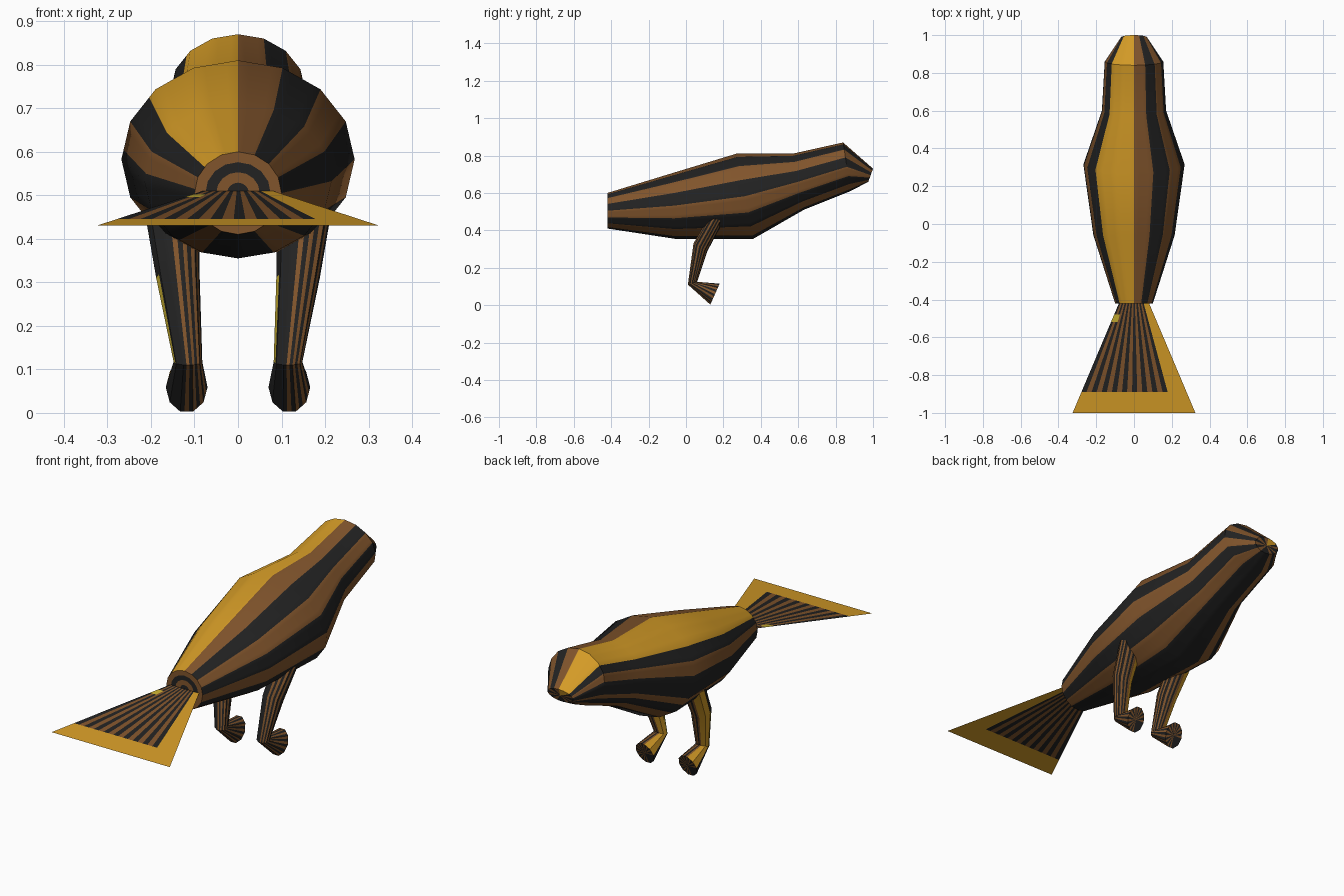
import bpy, bmesh, math
from mathutils import Vector

if "Cube" in bpy.data.objects:
    bpy.data.objects.remove(bpy.data.objects["Cube"])


def make_material(name, rgb):
    m = bpy.data.materials.new(name)
    m.diffuse_color = (*rgb, 1)
    m.use_nodes = True
    m.node_tree.nodes["Principled BSDF"].inputs["Base Color"].default_value = m.diffuse_color
    return m


ORANGE, BROWN, DARK, YELLOW = range(4)
MATERIALS = [
    make_material("golden_orange", (0.66, 0.33, 0.02)),
    make_material("warm_brown", (0.22, 0.09, 0.025)),
    make_material("charcoal", (0.016, 0.016, 0.016)),
    make_material("yellow", (0.58, 0.43, 0.03)),
]


def finish(name, bm, solid=True):
    if solid:
        bmesh.ops.recalc_face_normals(bm, faces=bm.faces)
    mesh = bpy.data.meshes.new(name)
    bm.to_mesh(mesh)
    bm.free()
    for m in MATERIALS:
        mesh.materials.append(m)
    ob = bpy.data.objects.new(name, mesh)
    bpy.context.collection.objects.link(ob)
    bpy.context.view_layer.objects.active = ob
    ob.select_set(True)
    if solid:
        bpy.ops.object.shade_smooth_by_angle(angle=math.radians(30))
    ob.select_set(False)
    return ob


def loft(name, rings, sides, sub, offset, colour):
    """Rings are (a, b, centre_x, half_width) with a, b as opposite (y, z) points.
    Each flat side is split into sub strips so stripes can be coloured."""
    bm = bmesh.new()
    loops = []
    step = 360 / sides
    stretch = 1 / math.cos(math.radians(offset))
    for a, b, cx, hw in rings:
        mid = Vector((cx, (a[0] + b[0]) / 2, (a[1] + b[1]) / 2))
        half = Vector((0, a[0] - b[0], a[1] - b[1])) * 0.5 * stretch
        corners = []
        for i in range(sides):
            t = math.radians(offset + step * i)
            corners.append(mid + half * math.cos(t) + Vector((hw * math.sin(t), 0, 0)))
        loops.append([bm.verts.new(corners[i].lerp(corners[(i + 1) % sides], k / sub))
                      for i in range(sides) for k in range(sub)])
    n = sides * sub
    for s in range(len(loops) - 1):
        for i in range(n):
            j = (i + 1) % n
            f = bm.faces.new((loops[s][i], loops[s][j], loops[s + 1][j], loops[s + 1][i]))
            f.material_index = colour((offset + (i + 0.5) * 360 / n) % 360, s)
    # end caps
    for loop, s in ((loops[0], -1), (loops[-1], len(loops))):
        centre = bm.verts.new(sum((v.co for v in loop), Vector()) / n)
        for i in range(n):
            f = bm.faces.new((loop[i], loop[(i + 1) % n], centre))
            f.material_index = colour((offset + (i + 0.5) * 360 / n) % 360, s)
    return finish(name, bm)


# Body: 16-sided loft from tail to head, starting with the ringed tail end
def body_colour(angle, seg):
    if seg == -1:
        return DARK
    if seg < 3:
        return (BROWN, DARK, BROWN)[seg]
    if angle < 180:
        return DARK if int(angle / 22.5) % 2 else BROWN
    left = 360 - angle
    if left < 51:
        return ORANGE
    bands = sum(left > limit for limit in (68, 86, 110, 124, 138, 158))
    return BROWN if bands % 2 else DARK


body_rings = [
    ((-0.42, 0.529), (-0.42, 0.481), 0, 0.025),
    ((-0.42, 0.553), (-0.42, 0.457), 0, 0.05),
    ((-0.42, 0.576), (-0.42, 0.434), 0, 0.075),
    ((-0.42, 0.60), (-0.42, 0.41), 0, 0.10),
    ((-0.06, 0.71), (-0.06, 0.355), 0, 0.215),
    ((0.27, 0.81), (0.36, 0.355), 0, 0.268),
    ((0.57, 0.81), (0.63, 0.51), 0, 0.17),
    ((0.84, 0.87), (0.88, 0.61), 0, 0.155),
    ((1.0, 0.73), (0.975, 0.66), 0, 0.07),
]
loft("body", body_rings, 16, 4, 0, body_colour)


# Legs: 10-sided lofts ending in a flared foot
def leg_colour(angle, seg):
    if 198 <= angle < 270 and seg < 3:
        return ORANGE
    if 276 <= angle < 300 and seg == 1:
        return YELLOW
    if 270 <= angle < 342:
        return DARK
    return BROWN if int((angle + 18) / 12) % 2 else DARK


for side, cx in (("left", -1), ("right", 1)):
    leg_rings = [
        ((0.12, 0.47), (0.20, 0.45), cx * 0.152, 0.062),
        ((0.04, 0.33), (0.115, 0.29), cx * 0.138, 0.05),
        ((0.01, 0.11), (0.06, 0.125), cx * 0.115, 0.033),
        ((0.13, 0.003), (0.18, 0.115), cx * 0.118, 0.048),
    ]
    loft(side + "_leg", leg_rings, 10, 3, 18, leg_colour)

# Tail fan: thin sheet with radiating stripes, plain right and rear border
bm = bmesh.new()
STRIPES = 17
us = [0.82 * i / STRIPES for i in range(STRIPES + 1)] + [1]
ts = [0, 0.1, 0.17, 0.81, 1]
grid = []
for t in ts:
    half = 0.08 + 0.245 * t
    grid.append([bm.verts.new((half * (2 * u - 1), -0.42 - 0.58 * t, 0.51 - 0.08 * t))
                 for u in us])
for r in range(len(ts) - 1):
    for c in range(len(us) - 1):
        f = bm.faces.new((grid[r][c], grid[r + 1][c], grid[r + 1][c + 1], grid[r][c + 1]))
        if r == 3 or c == STRIPES:
            f.material_index = ORANGE
        elif r == 1 and c < 3:
            f.material_index = YELLOW
        else:
            f.material_index = BROWN if c % 2 else DARK
finish("tail_fan", bm, solid=False)
